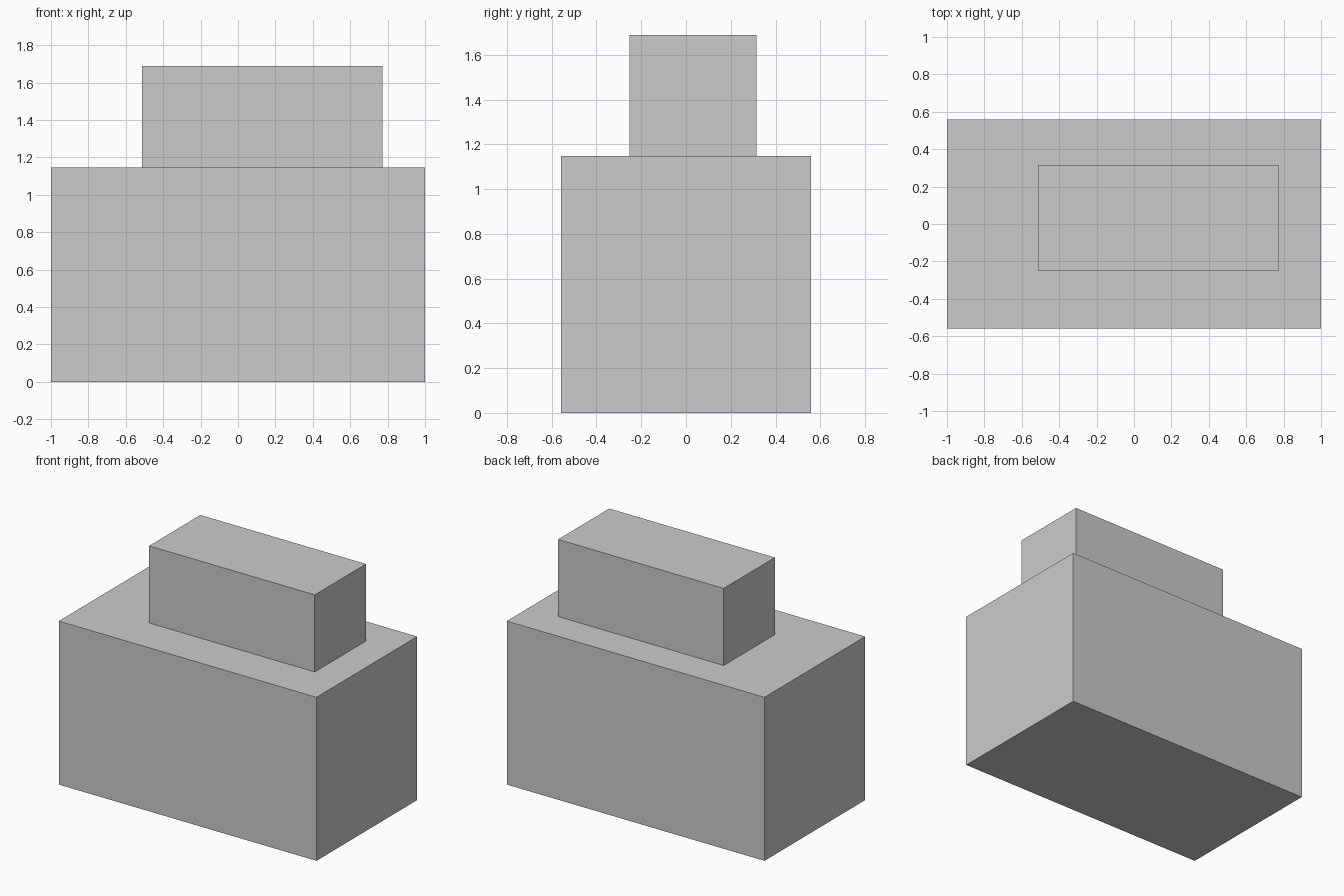
import bpy

if "Cube" in bpy.data.objects:
    bpy.data.objects.remove(bpy.data.objects["Cube"])


def box(name, x0, x1, y0, y1, z0, z1):
    """Add an axis-aligned box spanning the given limits."""
    bpy.ops.mesh.primitive_cube_add(
        size=1, location=((x0 + x1) / 2, (y0 + y1) / 2, (z0 + z1) / 2))
    obj = bpy.context.object
    obj.name = name
    obj.scale = (x1 - x0, y1 - y0, z1 - z0)
    bpy.ops.object.transform_apply(location=False, rotation=False, scale=True)
    return obj


# Large lower block
box("base_block", -1, 1, -0.558, 0.558, 0, 1.147)

# Smaller block resting off-centre on top
box("top_block", -0.513, 0.772, -0.252, 0.315, 1.147, 1.688)
